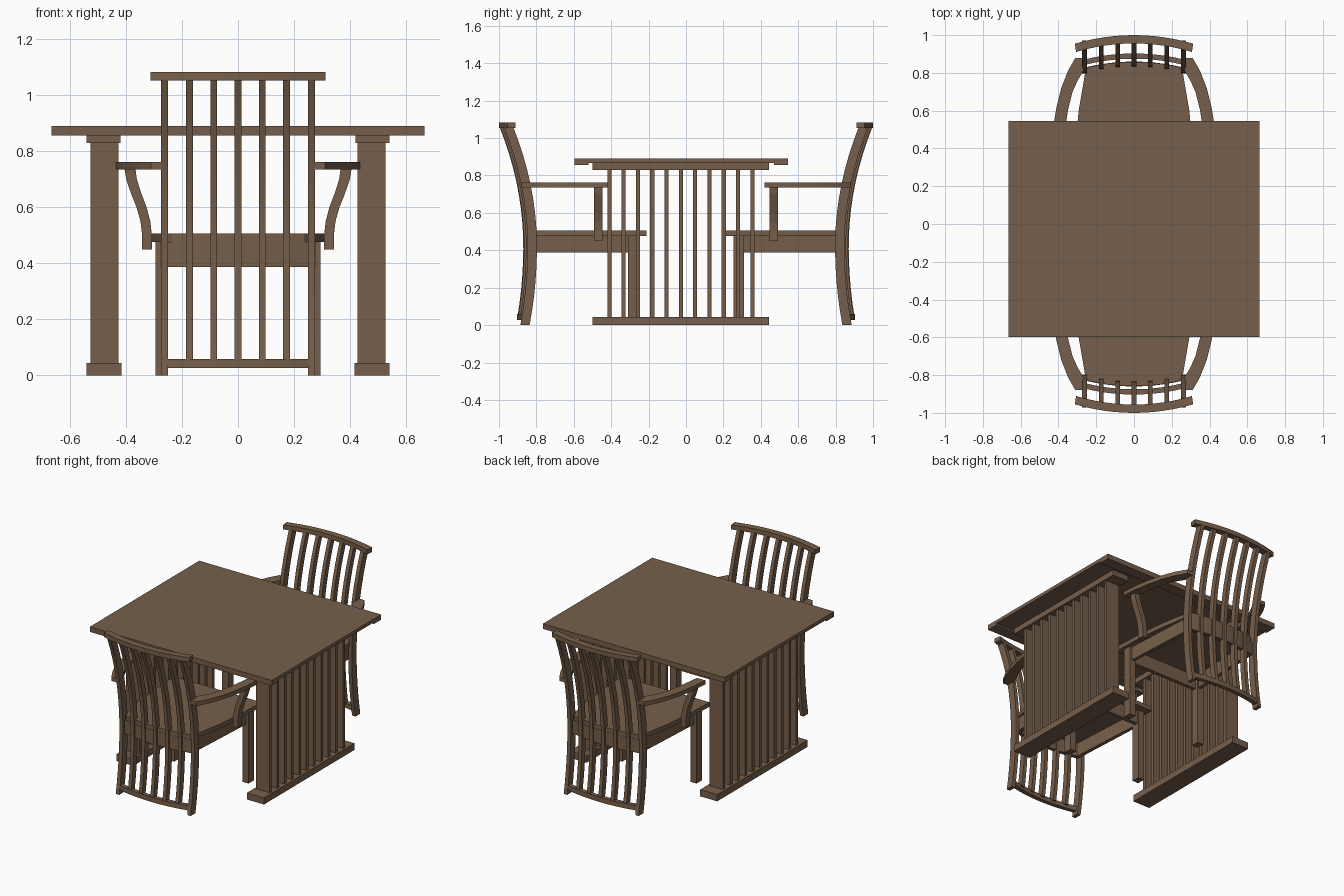
import bpy, bmesh
from mathutils import Vector

if "Cube" in bpy.data.objects:
    bpy.data.objects.remove(bpy.data.objects["Cube"])

wood = bpy.data.materials.new("brown wood")
wood.diffuse_color = (0.18, 0.113, 0.069, 1)
wood.use_nodes = True
wood.node_tree.nodes["Principled BSDF"].inputs["Base Color"].default_value = wood.diffuse_color


def prism(name, pts, axis, lo, hi, sx=1, sy=1):
    """Extrude a 2D outline along an axis; sx / sy mirror the part."""
    def place(p, h):
        a, b = p
        v = {'x': (h, a, b), 'y': (a, h, b), 'z': (a, b, h)}[axis]
        return Vector((v[0] * sx, v[1] * sy, v[2]))
    bm = bmesh.new()
    low = [bm.verts.new(place(p, lo)) for p in pts]
    top = [bm.verts.new(place(p, hi)) for p in pts]
    n = len(pts)
    bm.faces.new(low)
    bm.faces.new(top)
    for i in range(n):
        j = (i + 1) % n
        bm.faces.new((low[i], low[j], top[j], top[i]))
    bmesh.ops.recalc_face_normals(bm, faces=bm.faces)
    me = bpy.data.meshes.new(name)
    bm.to_mesh(me)
    bm.free()
    me.materials.append(wood)
    ob = bpy.data.objects.new(name, me)
    bpy.context.collection.objects.link(ob)
    return ob


def box(name, x0, x1, y0, y1, z0, z1, sx=1, sy=1):
    return prism(name, [(x0, y0), (x1, y0), (x1, y1), (x0, y1)], 'z', z0, z1, sx, sy)


def back_y(z):
    """Side curve of the chair back (inner face)."""
    return 0.797 + (0.31 if z > 0.42 else 0.22) * (z - 0.42) ** 2


def bow(x):
    """Bow of the chair back seen from above."""
    return 0.035 * (1 - (x / 0.27) ** 2)


def arc_rail(name, half, y, depth, z0, z1, sy, n=12):
    xs = [-half + 2 * half * i / n for i in range(n + 1)]
    pts = [(x, y + bow(x)) for x in xs]
    pts += [(x * 1.02, y + depth + bow(x)) for x in reversed(xs)]
    return prism(name, pts, 'z', z0, z1, 1, sy)


def upright(name, x0, x1, depth, z0, z1, off, sx, sy, n=14):
    zs = [z0 + (z1 - z0) * i / n for i in range(n + 1)]
    pts = [(back_y(z) + off, z) for z in zs]
    pts += [(back_y(z) + off + depth, z) for z in reversed(zs)]
    return prism(name, pts, 'x', x0, x1, sx, sy)


# table top with thicker front and back edges
box("table_top", -0.665, 0.665, -0.52, 0.47, 0.867, 0.89)
box("table_edge_front", -0.665, 0.665, -0.597, -0.52, 0.856, 0.89)
box("table_edge_back", -0.665, 0.665, 0.47, 0.545, 0.856, 0.89)

# slatted table ends
for s in (-1, 1):
    box("table_foot", 0.415, 0.54, -0.5, 0.445, 0, 0.044, s)
    box("table_leg_cap", 0.42, 0.54, -0.5, 0.445, 0.83, 0.867, s)
    for i in range(11):
        y = -0.0275 + (i - 5) * 0.0765
        box("table_slat", 0.427, 0.526, y - 0.011, y + 0.011, 0.044, 0.83, s)

# outlines of the armrest and its support
arm = [(.31, .88), (.35, .81), (.385, .72), (.41, .62), (.425, .53), (.435, .42),
       (.375, .42), (.362, .52), (.35, .60), (.325, .70), (.298, .76), (.268, .81), (.272, .88)]
support = [(.405, .737), (.399, .70), (.382, .65), (.362, .60), (.348, .55), (.342, .50), (.342, .45),
           (.307, .45), (.307, .50), (.313, .55), (.326, .60), (.345, .65), (.361, .70), (.366, .737)]
seat_half = [(0.32, 0.21), (0.31, 0.42), (0.293, 0.6), (0.257, 0.81), (0.235, 0.832),
             (0.16, 0.847), (0.08, 0.856)]
seat = seat_half + [(0, 0.859)] + [(-x, y) for x, y in reversed(seat_half)]

# two chairs facing each other
for sy in (-1, 1):
    prism("seat", seat, 'z', 0.477, 0.506, 1, sy)
    box("front_apron", -0.26, 0.26, 0.265, 0.29, 0.387, 0.477, 1, sy)
    arc_rail("back_apron", 0.25, 0.8, 0.025, 0.387, 0.477, sy)
    arc_rail("top_rail", 0.307, 0.921, 0.044, 1.053, 1.083, sy)
    arc_rail("bottom_rail", 0.255, 0.84, 0.028, 0.026, 0.058, sy)
    for i in range(-2, 3):
        x = 0.0865 * i
        upright("back_slat", x - 0.012, x + 0.012, 0.038, 0.045, 1.055, bow(x), 1, sy)
    for sx in (-1, 1):
        upright("back_post", 0.249, 0.274, 0.05, 0, 1.055, 0, sx, sy)
        box("front_leg", 0.249, 0.294, 0.255, 0.31, 0, 0.477, sx, sy)
        prism("side_apron", [(.255, .29), (.278, .29), (.25, .81), (.225, .81)],
              'z', 0.387, 0.477, sx, sy)
        prism("armrest", arm, 'z', 0.735, 0.762, sx, sy)
        prism("arm_support", support, 'y', 0.447, 0.491, sx, sy)
